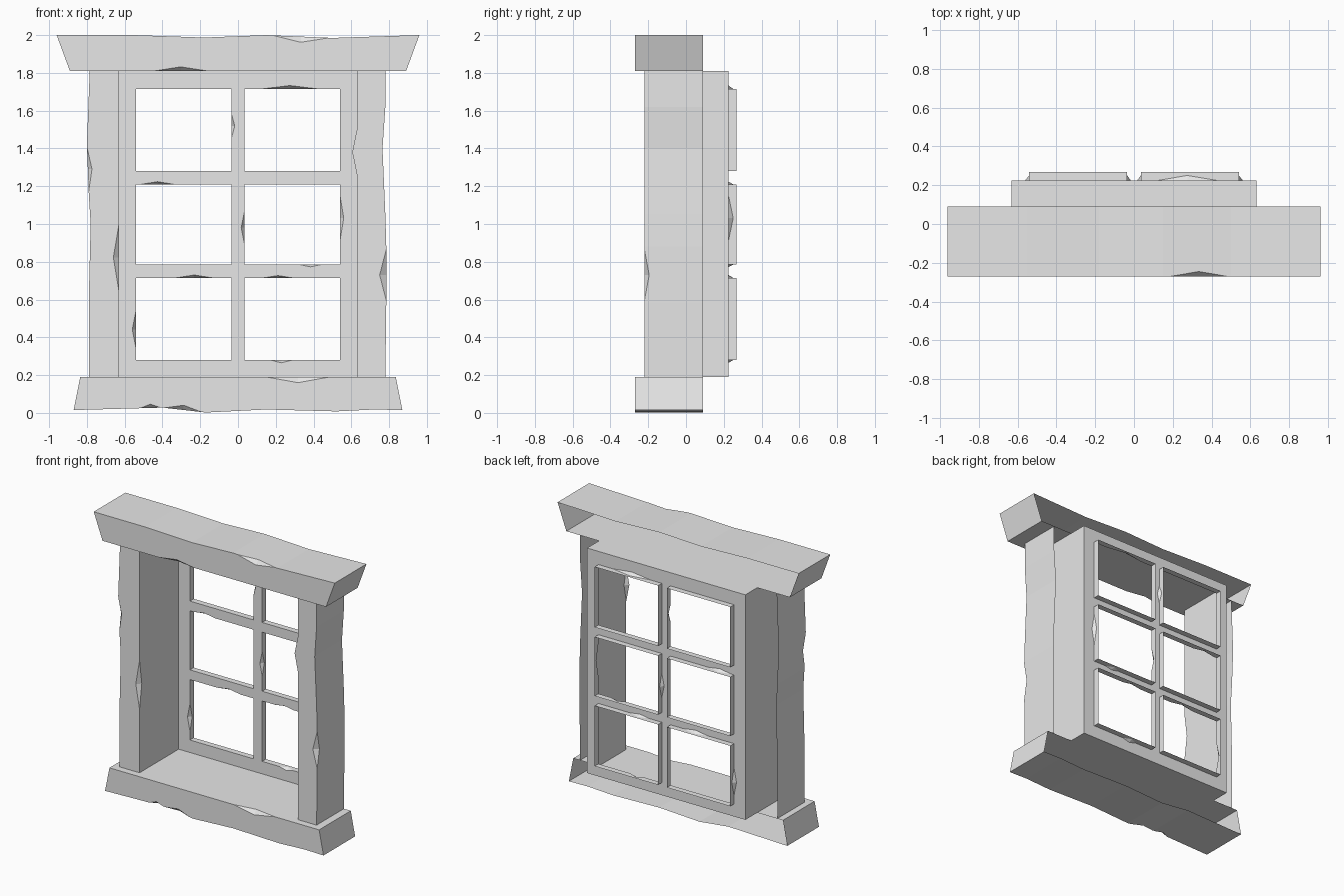
import bpy
import bmesh
from mathutils import Vector

cube = bpy.data.objects.get("Cube")
if cube:
    bpy.data.objects.remove(cube, do_unlink=True)

# One plain stone colour
stone = bpy.data.materials.new("stone_grey")
stone.use_nodes = True
GREY = (0.8, 0.8, 0.8, 1)
stone.diffuse_color = GREY
stone.node_tree.nodes["Principled BSDF"].inputs["Base Color"].default_value = GREY


def wall(bm, outline, y0, y1, chips={}, skip=()):
    """Walls from a counter-clockwise (x, z) outline; returns the loop at y0.
    chips: edge index -> (start, end, push) nicks, push > 0 goes inward."""
    pts = [Vector((x, 0, z)) for x, z in outline]

    def vert(p, y):
        return bm.verts.new((p.x, y, p.z))

    near = [vert(p, y0) for p in pts]
    far = [vert(p, y1) for p in pts]
    nick_y = y0 + (0.025 if y1 > y0 else -0.025)
    loop = []
    for i, p in enumerate(pts):
        j = (i + 1) % len(pts)
        edge = pts[j] - p
        loop.append(near[i])
        side = [near[i]]
        if i in chips:
            start, end, push = chips[i]
            inward = Vector((-edge.z, 0, edge.x)).normalized()
            mid = p + edge * (start + end) / 2
            a, b = vert(p + edge * start, y0), vert(p + edge * end, y0)
            pushed, deep = vert(mid + inward * push, y0), vert(mid, nick_y)
            bm.faces.new((a, pushed, deep))
            bm.faces.new((pushed, b, deep))
            loop += [a, pushed, b]
            side += [a, deep, b]
        if i not in skip:
            bm.faces.new(side + [near[j], far[j], far[i]])
    return loop


def finish(name, bm):
    bmesh.ops.recalc_face_normals(bm, faces=bm.faces)
    mesh = bpy.data.meshes.new(name)
    bm.to_mesh(mesh)
    bm.free()
    mesh.materials.append(stone)
    bpy.context.collection.objects.link(bpy.data.objects.new(name, mesh))


def stone_block(name, outline, front, chips, skip=()):
    """Worn block with an open back."""
    bm = bmesh.new()
    bm.faces.new(wall(bm, outline, front, BACK, chips, skip))
    finish(name, bm)


BACK = 0.09
LOW, HIGH = 0.19, 1.81      # between sill and lintel
INNER = 0.63                # half width of the reveal

# Lintel with a worn top edge
stone_block("lintel",
            [(-0.89, HIGH), (0.89, HIGH), (0.96, 2), (0.5, 1.985), (0.15, 2),
             (-0.18, 1.987), (-0.55, 2), (-0.96, 2)],
            -0.27, {0: (0.25, 0.41, 0.022), 3: (0.05, 0.9, 0.03)})

# Sill with a worn underside
stone_block("sill",
            [(-0.87, 0.015), (-0.4, 0.028), (-0.17, 0.002), (0.15, 0.018),
             (0.52, 0.008), (0.72, 0.018), (0.87, 0.015), (0.835, LOW), (-0.835, LOW)],
            -0.27, {0: (0.75, 0.98, 0.02), 1: (0.05, 0.9, 0.025), 7: (0.21, 0.41, 0.03)})

# Side posts, worn on the outside
stone_block("left_post",
            [(INNER, LOW), (0.78, LOW), (0.785, 0.58), (0.785, 0.88), (0.78, 1.05),
             (0.765, 1.4), (0.78, 1.62), (0.78, HIGH), (INNER, HIGH)],
            -0.22, {2: (0.05, 0.95, 0.035), 8: (0.19, 0.34, -0.025)}, skip=(0, 7))
stone_block("right_post",
            [(-INNER, HIGH), (-0.785, HIGH), (-0.8, 1.42), (-0.79, 1.16),
             (-0.78, 1.0), (-0.79, 0.6), (-0.79, LOW), (-INNER, LOW)],
            -0.22, {2: (0.05, 0.95, 0.022), 7: (0.28, 0.5, 0.03)}, skip=(0, 6))

# Window casing: reveal walls and a plate pierced by six flanged panes
PLATE, FLANGE = 0.225, 0.268
columns = [(-0.54, -0.035), (0.035, 0.54)]
rows = [(0.28, 0.715), (0.785, 1.21), (1.28, 1.715)]
# Nicks per pane; edges run bottom, right, top, left
pane_chips = {
    (0, 0): {2: (0.2, 0.58, -0.015), 3: (0.4, 0.86, -0.02)},
    (1, 0): {0: (0.27, 0.5, -0.015), 2: (0.5, 0.8, -0.012)},
    (0, 1): {2: (0.6, 0.95, -0.014)},
    (1, 1): {0: (0.58, 0.8, -0.012), 1: (0.3, 0.86, -0.02), 3: (0.33, 0.75, -0.018)},
    (0, 2): {1: (0.4, 0.7, -0.018)},
    (1, 2): {2: (0.23, 0.82, -0.018)},
}


def rectangle(x0, x1, z0, z1):
    return [(x0, z0), (x1, z0), (x1, z1), (x0, z1)]


bm = bmesh.new()
loops = [wall(bm, rectangle(-INNER, INNER, LOW, HIGH), PLATE, BACK)]
for c, (x0, x1) in enumerate(columns):
    for r, (z0, z1) in enumerate(rows):
        loops.append(wall(bm, rectangle(x0, x1, z0, z1), PLATE, FLANGE, pane_chips[c, r]))
rim = []
for loop in loops:
    for a, b in zip(loop, loop[1:] + loop[:1]):
        rim.append(bm.edges.get((a, b)) or bm.edges.new((a, b)))
bmesh.ops.triangle_fill(bm, edges=rim, use_beauty=True, normal=(0, -1, 0))
finish("window_casing", bm)
